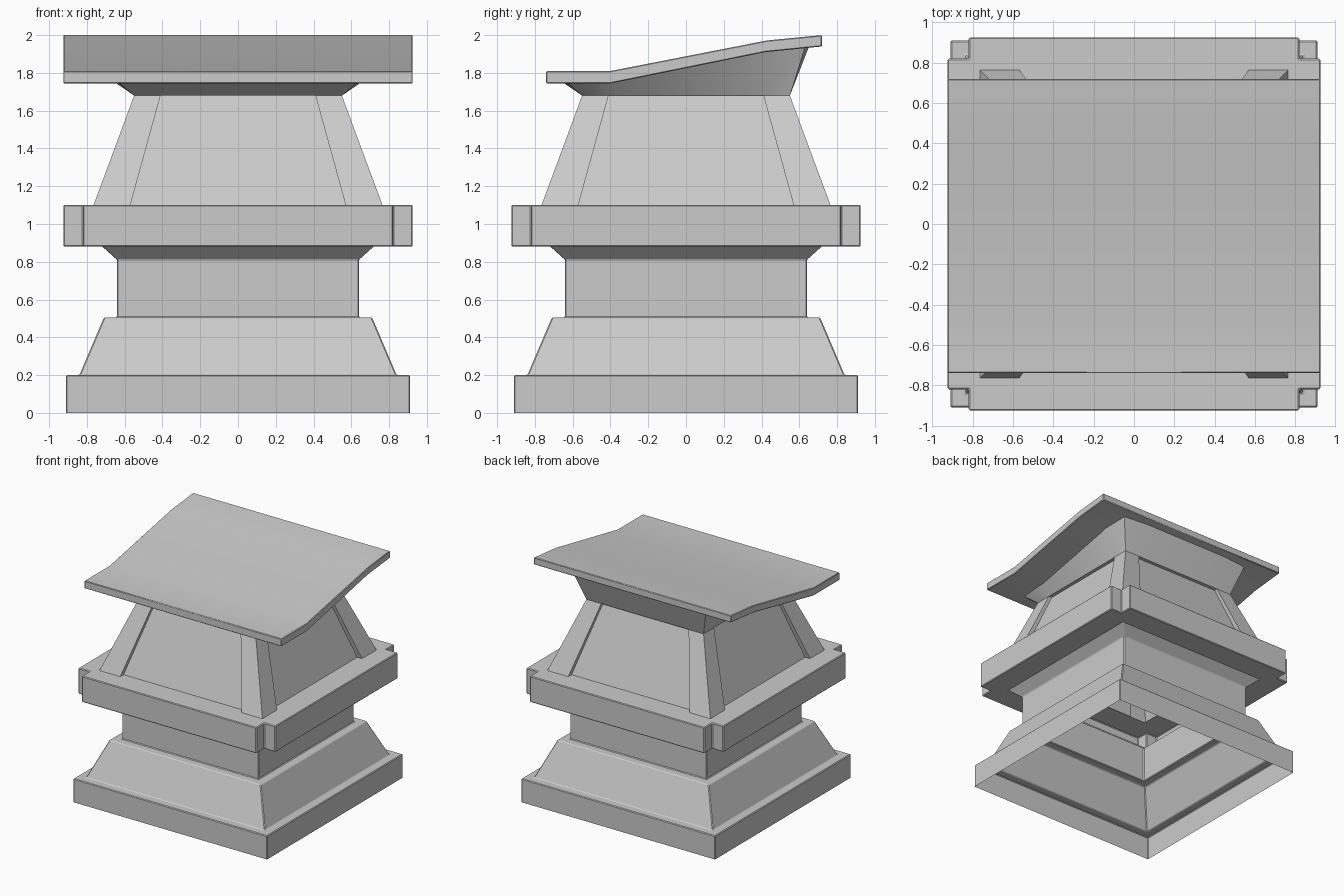
import bpy, bmesh, math

if "Cube" in bpy.data.objects:
    bpy.data.objects.remove(bpy.data.objects["Cube"])


def make(name, verts, faces, bevel=0.006, smooth=False):
    bm = bmesh.new()
    vs = [bm.verts.new(v) for v in verts]
    for f in faces:
        bm.faces.new([vs[i] for i in f])
    bmesh.ops.remove_doubles(bm, verts=bm.verts[:], dist=1e-4)
    me = bpy.data.meshes.new(name)
    bm.to_mesh(me)
    bm.free()
    ob = bpy.data.objects.new(name, me)
    bpy.context.collection.objects.link(ob)
    if smooth:
        me.polygons.foreach_set("use_smooth", [True] * len(me.polygons))
        me.set_sharp_from_angle(angle=math.radians(35))
    if bevel:
        m = ob.modifiers.new("edge_bevel", 'BEVEL')
        m.width = bevel
        m.segments = 1
        m.limit_method = 'ANGLE'
        m.angle_limit = math.radians(20)
    return ob


def around(corner, z):
    """Repeat the points of one corner (+x, -y) on all four corners."""
    ring = []
    for _ in range(4):
        ring += [(x, y, z) for x, y in corner]
        corner = [(-y, x) for x, y in corner]
    return ring


def loft(name, rings, **kw):
    n = len(rings[0])
    faces = [(r * n + i, r * n + (i + 1) % n,
              (r + 1) * n + (i + 1) % n, (r + 1) * n + i)
             for r in range(len(rings) - 1) for i in range(n)]
    return make(name, [p for r in rings for p in r], faces, **kw)


def square(s, z):
    return around([(s * 0.8, -s), (s, -s), (s, -s * 0.8)], z)


def notched(h, n, z):
    return around([(n, -h), (n, -n), (h, -n)], z)


def panelled(h, q, d, z):
    return around([(q, d - h), (q, -h), (h, -h), (h, -q), (h - d, -q)], z)


# Hollow plinth, tapered foot, shaft and flare
loft("pedestal_base", [square(s, z) for s, z in (
    (0.91, 0), (0.91, 0.2), (0.84, 0.2), (0.71, 0.505),
    (0.64, 0.505), (0.64, 0.81), (0.72, 0.882))])

# Belt slab with notched corners, open through the middle
loft("belt_slab", [square(0.72, 0.88), notched(0.925, 0.82, 0.88),
                   notched(0.925, 0.82, 1.10), square(0.70, 1.10)])

# Tapered body with corner posts and recessed panels
loft("panelled_body", [panelled(0.765, 0.57, 0.045, 1.10),
                       panelled(0.55, 0.41, 0.03, 1.68),
                       panelled(0.55, 0.41, 0.0, 1.68)], bevel=0)

# Sloping roof profile (y, z)
under = [(-0.74, 1.745), (-0.395, 1.745), (0.42, 1.91), (0.72, 1.94)]
upper = [(0.72, 2.0), (0.43, 1.972), (-0.40, 1.81), (-0.74, 1.81)]


def under_z(y):
    for (y0, z0), (y1, z1) in zip(under, under[1:]):
        if y <= y1:
            return z0 + (z1 - z0) * (y - y0) / (y1 - y0)
    return under[-1][1]


# Neck flaring out to meet the underside of the roof
low = around([(0.41, -0.55), (0.55, -0.55), (0.55, -0.41)], 1.68)
high = around([(0.41, -0.65), (0.63, -0.63), (0.65, -0.41)], 0)
loft("neck_flare", [low, [(x, y, under_z(y) + 0.003) for x, y, _ in high]],
     bevel=0, smooth=True)

# Roof slab extruded along x
prof = under + upper
n = len(prof)
verts = [(x, y, z) for x in (-0.925, 0.925) for y, z in prof]
faces = [(i, i + n, (i + 1) % n + n, (i + 1) % n) for i in range(n)]
for i in range(3):  # end caps as quads
    a, b, c, d = i, i + 1, n - 2 - i, n - 1 - i
    faces += [(a, b, c, d), (d + n, c + n, b + n, a + n)]
make("roof_slab", verts, faces, bevel=0.005, smooth=True)
